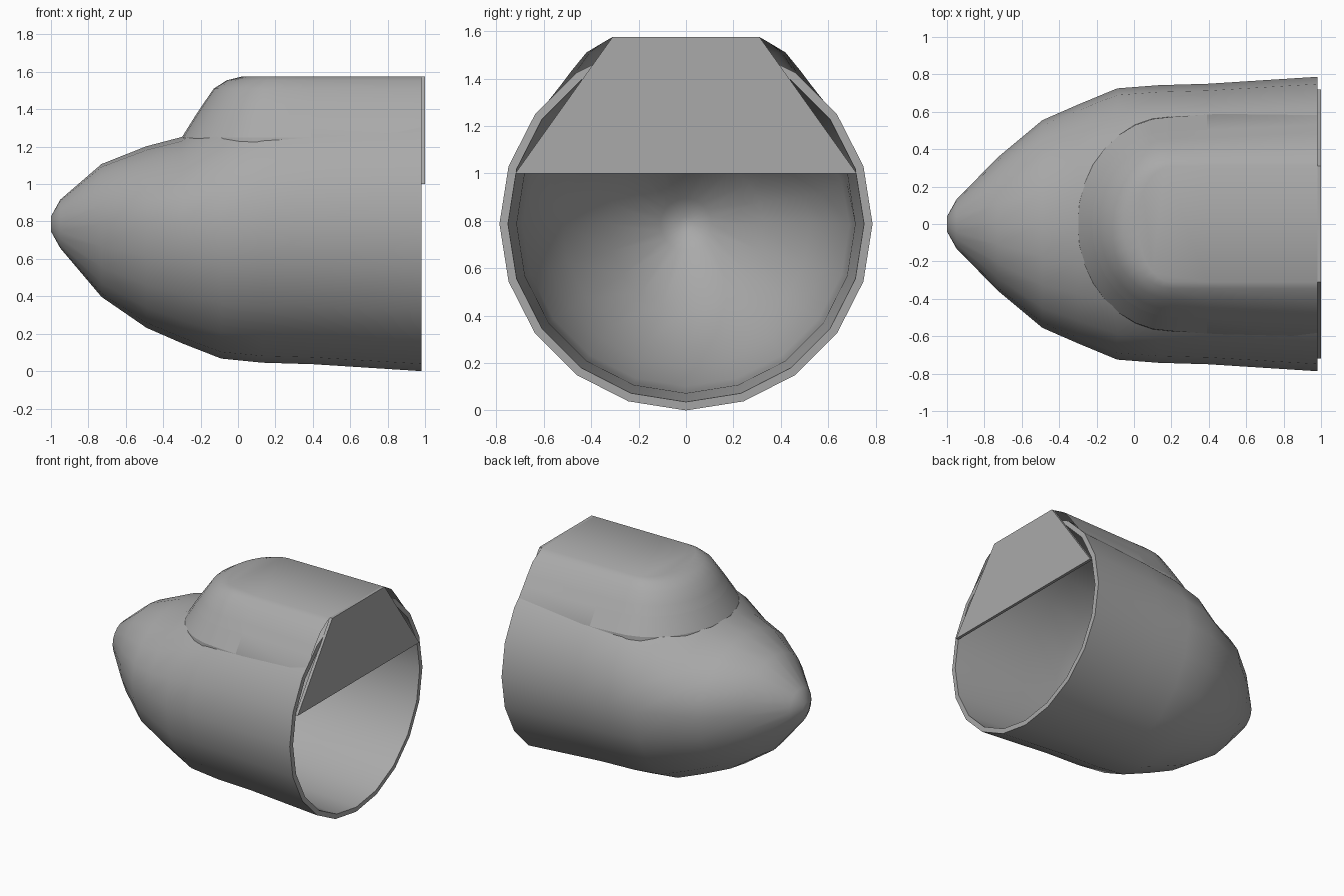
import bpy, bmesh
from math import sin, cos, pi, radians

cube = bpy.data.objects.get("Cube")
if cube:
    bpy.data.objects.remove(cube, do_unlink=True)

AXIS_Z = 0.787
REAR = 0.98

grey = bpy.data.materials.new("hull_grey")
grey.use_nodes = True
grey.diffuse_color = (0.4, 0.4, 0.4, 1)
grey.node_tree.nodes["Principled BSDF"].inputs["Base Color"].default_value = (0.4, 0.4, 0.4, 1)


def loft(name, sections, closed, caps):
    """Skin a list of equal-length point loops; caps lists the sections to fill."""
    bm = bmesh.new()
    loops = [[bm.verts.new(p) for p in s] for s in sections]
    n = len(loops[0])
    for a, b in zip(loops, loops[1:]):
        for i in range(n if closed else n - 1):
            j = (i + 1) % n
            bm.faces.new((a[i], a[j], b[j], b[i]))
    for c in caps:
        bm.faces.new(loops[c])
    bmesh.ops.recalc_face_normals(bm, faces=bm.faces)
    mesh = bpy.data.meshes.new(name)
    bm.to_mesh(mesh)
    bm.free()
    mesh.materials.append(grey)
    obj = bpy.data.objects.new(name, mesh)
    bpy.context.collection.objects.link(obj)
    return obj


def select(obj):
    bpy.ops.object.select_all(action='DESELECT')
    obj.select_set(True)
    bpy.context.view_layer.objects.active = obj


# Hull: twenty-sided shell; each station is x, half width, height above and depth below the axis
stations = [
    (-1.0, 0.04, 0.04, 0.04), (-0.95, 0.13, 0.13, 0.13),
    (-0.73, 0.355, 0.32, 0.39), (-0.49, 0.555, 0.415, 0.555),
    (-0.3, 0.638, 0.465, 0.638), (-0.09, 0.725, 0.61, 0.72),
    (0.13, 0.742, 0.70, 0.742), (0.4, 0.75, 0.75, 0.75),
    (REAR, 0.787, 0.787, 0.787),
]


def hull_ring(x, side, top, bottom, n=20):
    ring = []
    for i in range(n):
        a = 2 * pi * i / n
        ring.append((x, side * sin(a), AXIS_Z + cos(a) * (top if cos(a) > 0 else bottom)))
    return ring


hull = loft("hull_shell", [hull_ring(*s) for s in stations], True, [0])
select(hull)
wall = hull.modifiers.new("wall", 'SOLIDIFY')
wall.thickness = 0.036
wall.offset = -1
bpy.ops.object.modifier_apply(modifier="wall")
bpy.ops.object.shade_smooth_by_angle(angle=radians(35))

# Cockpit hump: U-shaped outlines stacked upward; z, front x, half width, rear half width
levels = [
    (1.215, -0.31, 0.575, 0.63), (1.25, -0.3, 0.572, 0.625),
    (1.37, -0.225, 0.495, 0.53), (1.43, -0.185, 0.455, 0.485),
    (1.51, -0.13, 0.40, 0.42), (1.555, -0.06, 0.345, 0.345),
    (1.575, 0.02, 0.31, 0.31),
]
MID, BAND_END, ARC = 0.2, 0.39, 16


def outline(z, front, width, rear):
    blend = width + (rear - width) * (BAND_END - MID) / (REAR - MID)
    arc = [(MID - (MID - front) * cos(a), width * sin(a), z)
           for a in (pi * i / ARC - pi / 2 for i in range(ARC + 1))]
    return ([(REAR, -rear, z), (BAND_END, -blend, z)] + arc
            + [(BAND_END, blend, z), (REAR, rear, z)])


hump = loft("cockpit_hump", [outline(*l) for l in levels], False, [-1])
select(hump)
bpy.ops.object.shade_smooth_by_angle(angle=radians(40))

# Windscreen band: crisp border around the lowest steep strip
for e in hump.data.edges:
    p, q = (hump.data.vertices[v].co for v in e.vertices)
    in_band = all(1.24 < c.z < 1.38 and c.x < BAND_END + 0.01 for c in (p, q))
    at_end = min(p.x, q.x) > BAND_END - 0.01
    if in_band and (abs(p.z - q.z) < 0.001 or at_end):
        e.use_edge_sharp = True

# Rear bulkhead: trapezoid plate closing the upper part of the opening
half = [(0.72, 1.0), (0.31, 1.575)]
profile = half + [(-y, z) for y, z in reversed(half)]
loft("rear_bulkhead", [[(x, y, z) for y, z in profile] for x in (REAR - 0.002, 1.0)], True, [0, 1])
